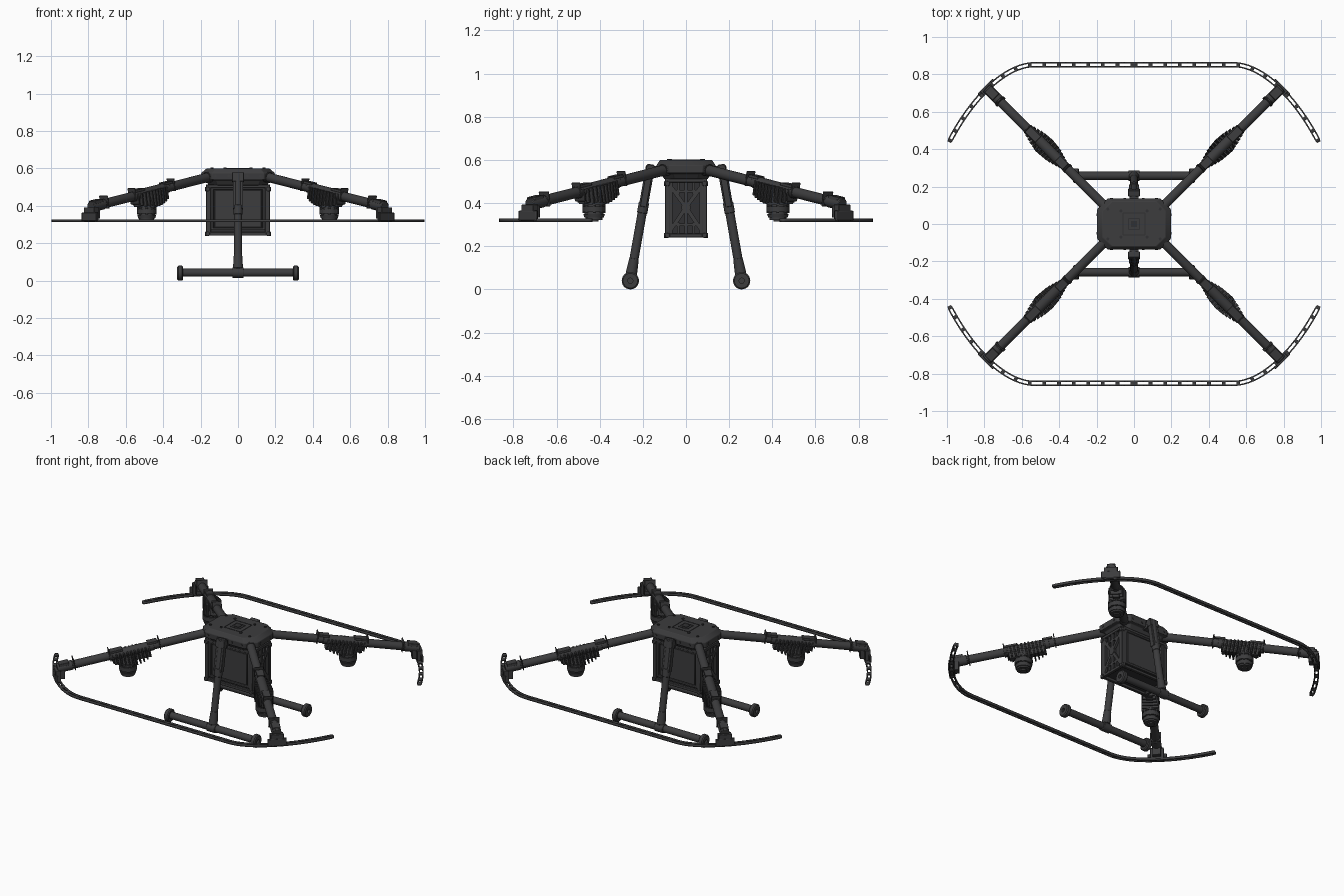
import bpy, bmesh, math
from mathutils import Vector as V, Matrix

if "Cube" in bpy.data.objects:
    bpy.data.objects.remove(bpy.data.objects["Cube"])

dark = bpy.data.materials.new("dark_grey")
dark.diffuse_color = (0.045, 0.045, 0.047, 1)
dark.use_nodes = True
dark.node_tree.nodes["Principled BSDF"].inputs["Base Color"].default_value = dark.diffuse_color
black = bpy.data.materials.new("near_black")
black.diffuse_color = (0.03, 0.03, 0.032, 1)
black.use_nodes = True
black.node_tree.nodes["Principled BSDF"].inputs["Base Color"].default_value = black.diffuse_color


def finish(name, bm, mirror="", bevel=0, mat=dark, thick=0):
    if not thick:
        bmesh.ops.recalc_face_normals(bm, faces=bm.faces)
    me = bpy.data.meshes.new(name)
    bm.to_mesh(me)
    bm.free()
    ob = bpy.data.objects.new(name, me)
    bpy.context.collection.objects.link(ob)
    me.materials.append(mat)
    bpy.context.view_layer.objects.active = ob
    ob.select_set(True)
    bpy.ops.object.shade_smooth_by_angle(angle=math.radians(32))
    ob.select_set(False)
    if bevel:
        b = ob.modifiers.new("bevel", "BEVEL")
        b.width, b.segments, b.limit_method = bevel, 2, "ANGLE"
    if mirror:
        m = ob.modifiers.new("mirror", "MIRROR")
        m.use_axis = ("x" in mirror, "y" in mirror, False)
    if thick:
        s = ob.modifiers.new("solid", "SOLIDIFY")
        s.thickness, s.offset = thick, 0
    return ob


def frame(p, q, up):
    """Matrix at p whose X axis runs towards q."""
    x = (q - p).normalized()
    y = up.cross(x).normalized()
    z = x.cross(y)
    return Matrix.Translation(p) @ Matrix((x, y, z)).transposed().to_4x4()


def box(bm, size, loc, M=Matrix()):
    bmesh.ops.create_cube(bm, size=1, matrix=M @ Matrix.Translation(loc) @ Matrix.Diagonal((*size, 1)))


def cyl(bm, p, q, r, r2=None, seg=24):
    p, q = V(p), V(q)
    M = Matrix.Translation((p + q) / 2) @ (q - p).to_track_quat("Z", "Y").to_matrix().to_4x4()
    bmesh.ops.create_cone(bm, cap_ends=True, segments=seg, radius1=r, radius2=r if r2 is None else r2,
                          depth=(q - p).length, matrix=M)


def bar(bm, p, q, w, t, up):
    p, q = V(p), V(q)
    box(bm, ((q - p).length, w, t), ((q - p).length / 2, 0, 0), frame(p, q, V(up)))


def octagon_loft(bm, rings):
    loops = []
    for z, a, b, c in rings:
        pts = [(a, b - c), (a - c, b), (c - a, b), (-a, b - c), (-a, c - b), (c - a, -b), (a - c, -b), (a, c - b)]
        loops.append([bm.verts.new((x, y, z)) for x, y in pts])
    for l, u in zip(loops, loops[1:]):
        for i in range(8):
            bm.faces.new((l[i], l[(i + 1) % 8], u[(i + 1) % 8], u[i]))
    bm.faces.new(loops[0])
    bm.faces.new(loops[-1])


# Upper body shell
bm = bmesh.new()
octagon_loft(bm, [(.51, .155, .1, .045), (.535, .175, .115, .055), (.54, .197, .135, .058),
                  (.575, .197, .137, .058), (.6, .168, .12, .05)])
finish("body_shell", bm, bevel=.003)

# Sensor mount and screws on the lid
bm = bmesh.new()
for a in (.03, .058):
    for s in (-1, 1):
        box(bm, (2 * a, .006, .004), (0, s * a, .6))
        box(bm, (.006, 2 * a, .004), (s * a, 0, .6))
box(bm, (.034, .034, .006), (0, 0, .6))
for x, y in ((.07, .07), (.14, .08)):
    for sx in (-1, 1):
        for sy in (-1, 1):
            cyl(bm, (sx * x, sy * y, .596), (sx * x, sy * y, .605), .008, seg=12)
finish("lid_sensor_mount", bm, mat=black)

bm = bmesh.new()
for x in (.05, .12):
    cyl(bm, (x, .13, .56), (x, .14, .56), .007, seg=12)
cyl(bm, (.19, .05, .56), (.2, .05, .56), .007, seg=12)
finish("shell_side_screws", bm, "xy")

# Battery box with raised front and back panels
bm = bmesh.new()
box(bm, (.30, .165, .255), (0, 0, .385))
finish("battery_core", bm, mat=black)
bm = bmesh.new()
box(bm, (.25, .012, .2), (0, .085, .385))
for z in (.277, .493):
    box(bm, (.29, .018, .014), (0, .085, z))
box(bm, (.014, .018, .22), (.138, .085, .385))
finish("battery_panels", bm, "xy", .003)

# Cage posts and rails around the battery
bm = bmesh.new()
box(bm, (.026, .022, .265), (.158, .086, .38))
for z in (.25, .505):
    box(bm, (.33, .018, .018), (0, .088, z))
    box(bm, (.018, .17, .018), (.162, 0, z))
for z in (.25, .49):
    cyl(bm, (.162, .09, z), (.162, .102, z), .012, seg=12)
    cyl(bm, (.165, .086, z), (.177, .086, z), .012, seg=12)
finish("battery_cage", bm, "xy", .003)

# Side trusses
bm = bmesh.new()
X = (1, 0, 0)
for s in (-1, 1):
    bar(bm, (.162, 0, .38), (.162, s * .085, .495), .018, .014, X)
    bar(bm, (.162, 0, .38), (.162, s * .085, .255), .018, .014, X)
    bar(bm, (.162, s * .035, .25), (.162, s * .035, .31), .012, .014, X)
    bar(bm, (.162, s * .035, .44), (.162, s * .035, .505), .012, .014, X)
    bar(bm, (.162, s * .07, .25), (.162, s * .07, .505), .014, .014, X)
bar(bm, (.162, 0, .25), (.162, 0, .505), .016, .014, X)
for z in (.3, .455):
    bar(bm, (.162, -.085, z), (.162, .085, z), .012, .012, X)
cyl(bm, (.155, 0, .38), (.171, 0, .38), .022)
finish("battery_side_truss", bm, "x")

# Arms: tube and short root collar
P0, P1 = V((.14, .08, .558)), V((.78, .72, .395))
A = frame(P0, P1, V((0, 0, 1)))
L = (P1 - P0).length


def along(bm, s0, s1, r, r2=None, seg=24):
    cyl(bm, A @ V((s0, 0, 0)), A @ V((s1, 0, 0)), r, r2, seg)


bm = bmesh.new()
along(bm, 0, L, .025)
finish("arm_tube", bm, "xy")
bm = bmesh.new()
along(bm, -.03, .04, .029)
finish("arm_root_socket", bm, "xy")

# Motor mount: clamp with cooling fins hanging under the arm
bm = bmesh.new()
along(bm, .345, .615, .029)
box(bm, (.06, .045, .014), (.35, 0, .026), A)
box(bm, (.08, .045, .014), (.57, 0, .026), A)
for s in (.31, .61):
    box(bm, (.006, .055, .07), (s, 0, .01), A)
box(bm, (.22, .04, .05), (.48, 0, -.035), A)
N = 11
for i in range(N):
    t = i / (N - 1)
    bulge = math.sin(math.pi * (.1 + .8 * t))
    low = -.032 - .04 * bulge - .012 * (1 - t)
    box(bm, (.009, .05 + .055 * bulge, .012 - low), (.375 + .22 * t, 0, (.012 + low) / 2), A)
finish("motor_mount_fins", bm, "xy", .002)

# Motors
bm = bmesh.new()
mx, my = .488, .426
for z0, z1, r, r2 in ((.45, .402, .04, .045), (.402, .392, .053, .053), (.392, .384, .046, .046), (.384, .358, .053, .053),
                      (.358, .35, .044, .044), (.35, .332, .05, .045), (.332, .322, .04, .04), (.322, .314, .02, .02)):
    cyl(bm, (mx, my, z0), (mx, my, z1), r, r2, 28)
for k in range(8):
    a = k * math.pi / 4
    x, y = mx + .047 * math.cos(a), my + .047 * math.sin(a)
    cyl(bm, (x, y, .40), (x, y, .355), .006, seg=8)
finish("motor", bm, "xy")

# Arm tip: clamp and drop block that carries the guard
bm = bmesh.new()
along(bm, L - .085, L + .008, .029)
box(bm, (.06, .05, .02), (L - .035, 0, .022), A)
box(bm, (.006, .065, .07), (L - .095, 0, .008), A)
T = Matrix.Translation((.788, .728, 0)) @ Matrix.Rotation(math.pi / 4, 4, "Z")
box(bm, (.034, .08, .075), (-.005, 0, .355), T)
box(bm, (.014, .112, .045), (.006, 0, .342), T)
box(bm, (.06, .05, .06), (-.018, 0, .362), T)
finish("arm_tip_block", bm, "xy", .003)

# Slotted guard rails: even samples along a straight run and a curve
B = [V((.53, .852)), V((.70, .852)), V((.88, .65)), V((.988, .438))]
raw = [V((0, .852))]
for i in range(201):
    t = i / 200
    u = 1 - t
    raw.append(B[0] * u**3 + B[1] * 3 * u * u * t + B[2] * 3 * u * t * t + B[3] * t**3)
dist = [0]
for a, b in zip(raw, raw[1:]):
    dist.append(dist[-1] + (b - a).length)
n, j, pts = 60, 0, []
for i in range(n + 1):
    d = dist[-1] * i / n
    while j < len(dist) - 2 and dist[j + 1] < d:
        j += 1
    pts.append(raw[j].lerp(raw[j + 1], (d - dist[j]) / (dist[j + 1] - dist[j])))
bm = bmesh.new()
rows = []
for i, p in enumerate(pts):
    d = (pts[min(i + 1, n)] - pts[max(i - 1, 0)]).normalized()
    nrm = V((0, 1)) if i == 0 else V((-d.y, d.x))
    k = .75 if i == n else 1
    rows.append([bm.verts.new((*(p + nrm * o * k), .32)) for o in (-.014, -.0065, .0065, .014)])
for i in range(n):
    a, b = rows[i], rows[i + 1]
    for c in range(3):
        if c != 1 or i % 4 == 0 or i == n - 1:
            bm.faces.new((a[c], b[c], b[c + 1], a[c + 1]))
finish("guard_rail", bm, "xy", thick=.015)

# Landing legs
H, F = V((0, .165, .57)), V((0, .258, .045))
G = frame(H, F, V((0, 1, 0)))
D = (F - H).length
bm = bmesh.new()
cyl(bm, H, F, .021)
finish("leg_tube", bm, "y")
bm = bmesh.new()
box(bm, (.2, .056, .03), (.09, 0, 0), G)
cyl(bm, G @ V((.17, 0, 0)), G @ V((.22, 0, 0)), .024)
box(bm, (.05, .062, .036), (.018, 0, 0), G)
box(bm, (.05, .06, .045), (0, .14, .55))
cyl(bm, G @ V((D - .1, 0, 0)), G @ V((D - .02, 0, 0)), .022, .027)
cyl(bm, (-.03, .258, .043), (.03, .258, .043), .028)
finish("leg_brackets", bm, "y", .003)

# Skids with round foot caps
bm = bmesh.new()
cyl(bm, (-.31, .258, .043), (.31, .258, .043), .022)
finish("skid_tube", bm, "y")
bm = bmesh.new()
outline = [(.294, .021), (.294, .034), (.299, .04), (.319, .04), (.325, .034), (.325, .012), (.312, .012), (.312, 0)]
vs = [bm.verts.new((x, .258 + r, .04)) for x, r in outline]
es = [bm.edges.new(e) for e in zip(vs, vs[1:])]
bmesh.ops.spin(bm, geom=vs + es, cent=(0, .258, .04), axis=(1, 0, 0), angle=2 * math.pi, steps=28)
bmesh.ops.remove_doubles(bm, verts=bm.verts, dist=1e-4)
finish("skid_foot_cap", bm, "xy")
